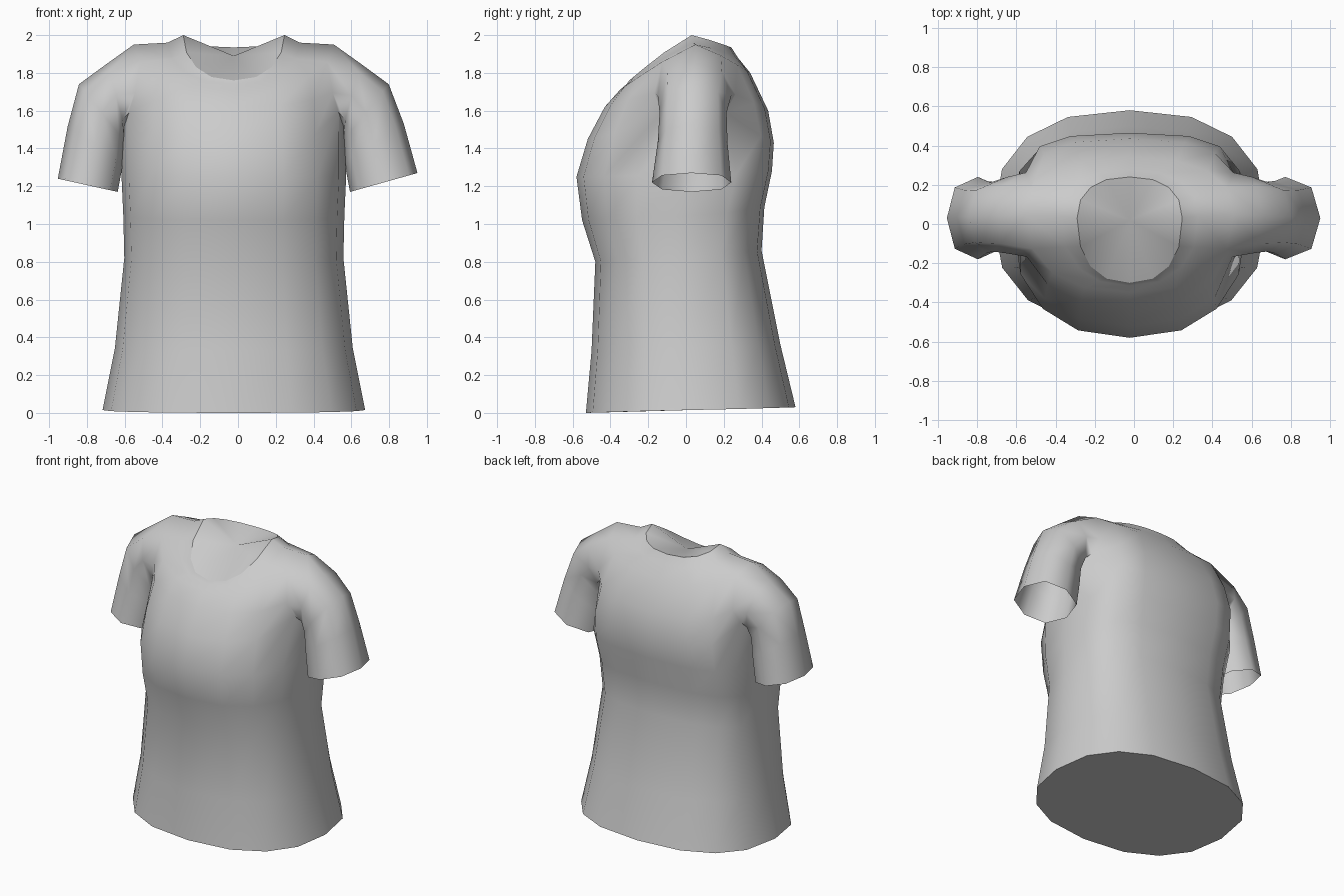
import bpy, bmesh
from math import sin, cos, pi, radians, copysign

if "Cube" in bpy.data.objects:
    bpy.data.objects.remove(bpy.data.objects["Cube"])

N = 16          # columns around the torso
SHIFT = -0.022  # the garment sits slightly off centre

def bulge(v, p=0.85):
    return copysign(abs(v) ** p, v)

# Torso rings: half width, side y, front y, back y, side z, front z, back z,
# squareness of the back (lower is squarer)
RINGS = [
    (0.695, 0.02, -0.53, 0.58, 0.015, 0.00, 0.03, 0.80),
    (0.63, 0.00, -0.50, 0.50, 0.34, 0.33, 0.36, 0.75),
    (0.58, -0.03, -0.48, 0.40, 0.82, 0.80, 0.86, 0.70),
    (0.585, -0.03, -0.55, 0.415, 1.04, 1.02, 1.09, 0.62),
    (0.595, 0.00, -0.58, 0.455, 1.26, 1.25, 1.28, 0.55),
    (0.58, 0.03, -0.52, 0.465, 1.55, 1.45, 1.43, 0.50),   # underarm
    (0.56, 0.04, -0.43, 0.435, 1.74, 1.62, 1.60, 0.60),   # mid armhole
    (0.53, 0.05, -0.35, 0.34, 1.95, 1.71, 1.80, 0.80),    # shoulder line
    (0.35, 0.04, -0.315, 0.275, 1.96, 1.74, 1.88, 0.85),  # foot of the neckline
    (0.268, 0.03, -0.30, 0.24, 2.00, 1.76, 1.935, 0.85),  # neckline
]
ARM = 5  # ring where the armholes begin

# Sleeve rings: outer (x, z), inner (x, z), front y, back y
SLEEVE = [
    ((0.67, 1.85), (0.578, 1.51), -0.15, 0.24),
    ((0.82, 1.74), (0.58, 1.44), -0.14, 0.215),
    ((0.90, 1.53), (0.585, 1.33), -0.15, 0.22),
    ((0.972, 1.27), (0.615, 1.17), -0.18, 0.24),
]

bm = bmesh.new()

# Torso
rows = []
for w, yc, yf, yb, zs, zf, zb, back in RINGS:
    row = []
    for i in range(N):
        a = 2 * pi * i / N
        s, c = sin(a), cos(a)
        s, c = (0 if abs(s) < 1e-6 else s), (0 if abs(c) < 1e-6 else c)
        depth, ze, p = (yb - yc, zb, back) if s > 0 else (yc - yf, zf, 0.85)
        row.append(bm.verts.new((SHIFT + w * bulge(c, (p + 0.85) / 2),
                                 yc + depth * bulge(s, p),
                                 zs + (ze - zs) * abs(s))))
    rows.append(row)

armhole_columns = {N - 1, 0, N // 2 - 1, N // 2}
for r in range(len(rows) - 1):
    for i in range(N):
        if r in (ARM, ARM + 1) and i in armhole_columns:
            continue
        j = (i + 1) % N
        bm.faces.new((rows[r][i], rows[r][j], rows[r + 1][j], rows[r + 1][i]))

# Closed hem, and a saddle-shaped fill in the neck
bm.faces.new(rows[0][::-1])
mid = bm.verts.new((SHIFT, 0.02, 1.89))
for i in range(N):
    bm.faces.new((rows[-1][i], rows[-1][(i + 1) % N], mid))

# Open sleeves grown from the armholes
for side, (f, m, b) in ((1, (N - 1, 0, 1)), (-1, (9, 8, 7))):
    low, side_row, top = rows[ARM], rows[ARM + 1], rows[ARM + 2]
    for v, y in ((low[f], -0.13), (low[b], 0.21)):   # tighten the underarm
        v.co.y, v.co.z = y, 1.59
        v.co.x = SHIFT + side * 0.555
    prev = [low[f], low[m], low[b], side_row[b], top[b], top[m], top[f], side_row[f]]
    for k, ((ox, oz), (ix, iz), yf, yb) in enumerate(SLEEVE):
        if side < 0 and k > 1:   # left cuff hangs a little closer
            ox -= 0.02 * (k - 1)
            oz -= 0.015 * (k - 1)
        ring = []
        for i in range(8):
            a = (i - 1) * pi / 4
            t = (1 - bulge(cos(a))) / 2
            x = ix + (ox - ix) * t
            y = (yf + yb) / 2 + bulge(sin(a)) * (yb - yf) / 2
            ring.append(bm.verts.new((SHIFT + side * x, y, iz + (oz - iz) * t)))
        for i in range(8):
            j = (i + 1) % 8
            bm.faces.new((prev[i], prev[j], ring[j], ring[i]))
        prev = ring

bmesh.ops.delete(bm, geom=[v for v in bm.verts if not v.link_faces], context='VERTS')
bmesh.ops.recalc_face_normals(bm, faces=bm.faces)
neck = [bm.edges.get((rows[-1][i], rows[-1][(i + 1) % N])) for i in range(N)]
bm.edges.index_update()
neck_ids = [e.index for e in neck]

mesh = bpy.data.meshes.new("shirt")
bm.to_mesh(mesh)
bm.free()
shirt = bpy.data.objects.new("shirt", mesh)
bpy.context.collection.objects.link(shirt)
bpy.context.view_layer.objects.active = shirt
shirt.select_set(True)
bpy.ops.object.shade_smooth_by_angle(angle=radians(75))
for i in neck_ids:   # crisp neckline
    mesh.edges[i].use_edge_sharp = True
